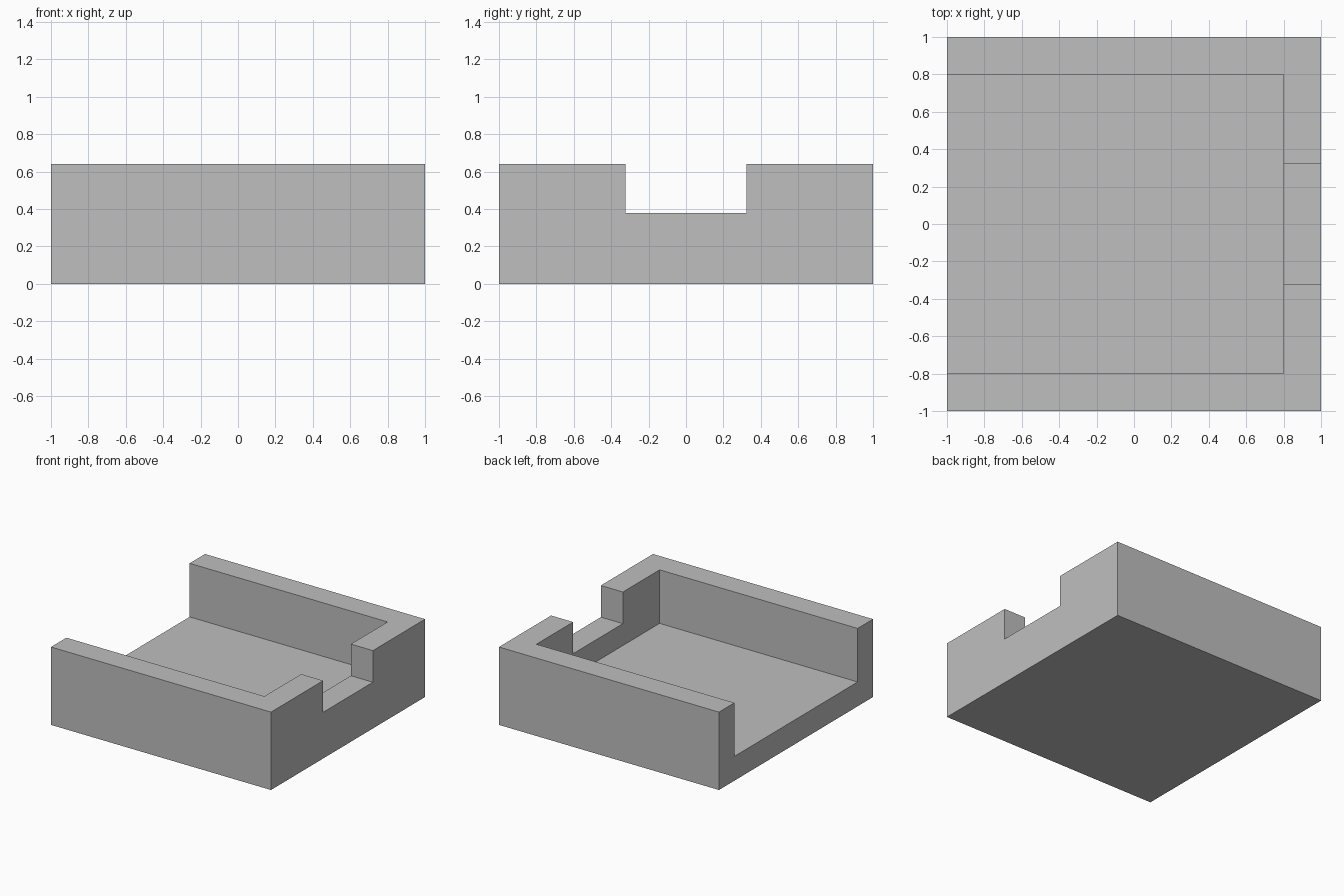
import bpy

cube = bpy.data.objects.get("Cube")
if cube:
    bpy.data.objects.remove(cube, do_unlink=True)

HEIGHT = 0.64
FLOOR = 0.2
INNER = 0.8          # inner face of the walls
NOTCH_HALF = 0.323
NOTCH_Z = 0.38
OVER = 0.2           # how far cutters overshoot the block

grey = bpy.data.materials.new("plain grey")
grey.use_nodes = True
colour = (0.52, 0.52, 0.52, 1)
grey.diffuse_color = colour
grey.node_tree.nodes["Principled BSDF"].inputs["Base Color"].default_value = colour


def box(name, low, high):
    """Axis-aligned box between two corners."""
    bpy.ops.mesh.primitive_cube_add(size=1)
    obj = bpy.context.object
    obj.name = name
    for v in obj.data.vertices:
        v.co = [h if c > 0 else l for c, l, h in zip(v.co, low, high)]
    obj.data.materials.append(grey)
    return obj


def cut(target, cutter):
    """Subtract a cutter from the target, then discard the cutter."""
    cutter.hide_render = True
    mod = target.modifiers.new(cutter.name, "BOOLEAN")
    mod.operation = "DIFFERENCE"
    mod.solver = "EXACT"
    mod.object = cutter
    bpy.context.view_layer.objects.active = target
    bpy.ops.object.modifier_apply(modifier=mod.name)
    bpy.data.objects.remove(cutter, do_unlink=True)


# Solid block
tray = box("open_tray", (-1, -1, 0), (1, 1, HEIGHT))

# Wide channel, open at the -x end
cut(tray, box("channel_cutter", (-1 - OVER, -INNER, FLOOR), (INNER, INNER, HEIGHT + OVER)))

# Notch through the end wall
cut(tray, box("notch_cutter", (INNER - OVER, -NOTCH_HALF, NOTCH_Z),
              (1 + OVER, NOTCH_HALF, HEIGHT + OVER)))
